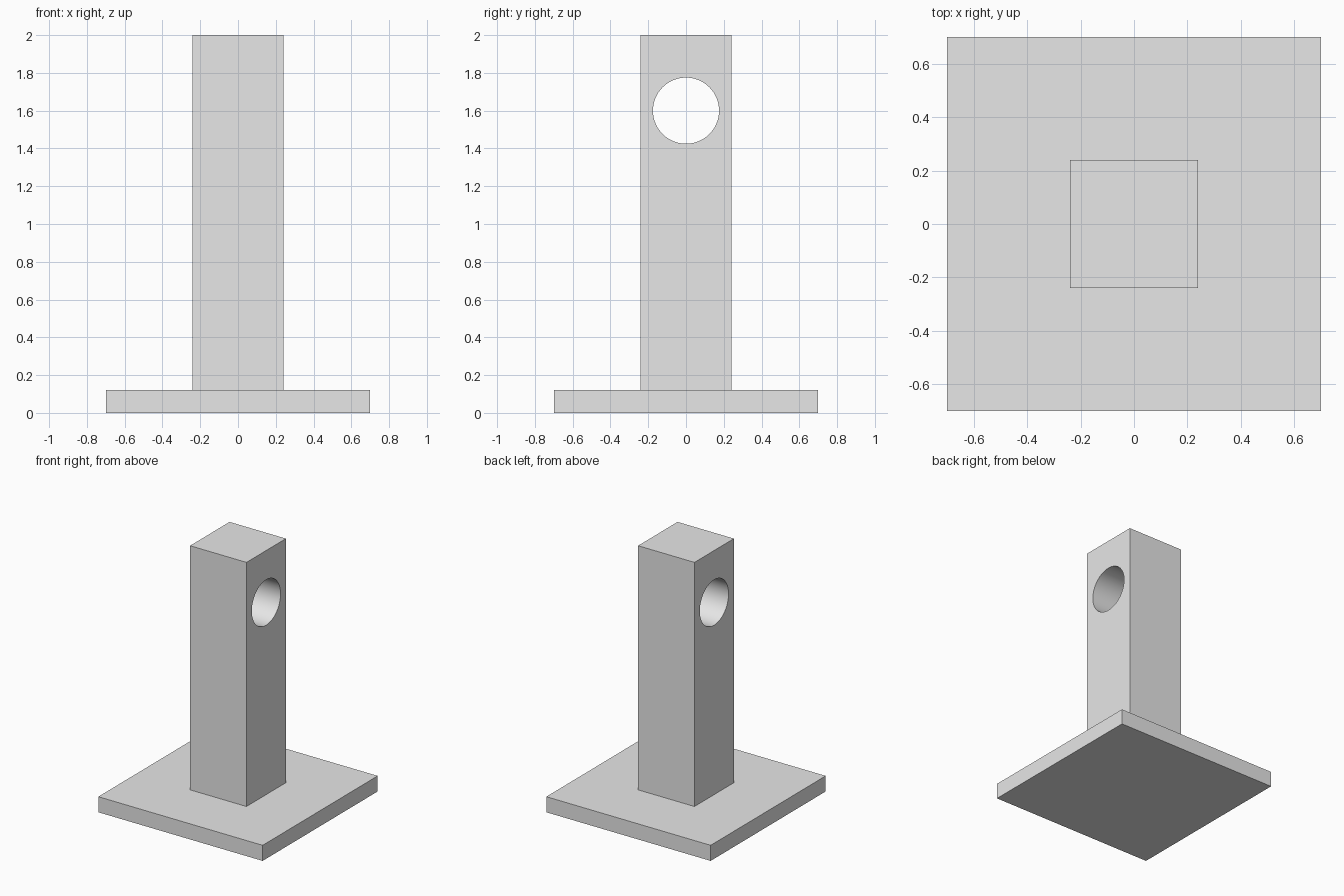
import bpy
import math

default_cube = bpy.data.objects.get("Cube")
if default_cube:
    bpy.data.objects.remove(default_cube, do_unlink=True)

BASE_HEIGHT = 0.12
TOTAL_HEIGHT = 2.0

# Single plain grey material
grey = bpy.data.materials.new("plain_grey")
grey.use_nodes = True
colour = (0.8, 0.8, 0.8, 1.0)
grey.diffuse_color = colour
for node in grey.node_tree.nodes:
    if node.type == "BSDF_PRINCIPLED":
        node.inputs["Base Color"].default_value = colour


def add_block(name, width, bottom, top):
    """Square block centred on the z axis."""
    bpy.ops.mesh.primitive_cube_add(size=1, location=(0, 0, (bottom + top) / 2))
    block = bpy.context.object
    block.name = name
    block.scale = (width, width, top - bottom)
    bpy.ops.object.transform_apply(location=True, rotation=True, scale=True)
    block.data.materials.append(grey)
    return block


# Base plate and upright post
add_block("base_plate", 1.4, 0, BASE_HEIGHT)
post = add_block("post", 0.48, BASE_HEIGHT, TOTAL_HEIGHT)

# Round hole through the post from side to side
bpy.ops.mesh.primitive_cylinder_add(vertices=64, radius=0.175, depth=1,
                                    location=(0, 0, 1.6),
                                    rotation=(0, math.pi / 2, 0))
cutter = bpy.context.object
cutter.name = "hole_cutter"
cutter.hide_render = True
cutter.data.materials.append(grey)

hole = post.modifiers.new("side_hole", "BOOLEAN")
hole.operation = "DIFFERENCE"
hole.solver = "EXACT"
hole.object = cutter

bpy.ops.object.select_all(action="DESELECT")
post.select_set(True)
bpy.context.view_layer.objects.active = post
bpy.ops.object.modifier_apply(modifier=hole.name)
bpy.data.objects.remove(cutter, do_unlink=True)

# Smooth bore with crisp rims and corners
bpy.ops.object.shade_smooth_by_angle(angle=math.radians(30))
